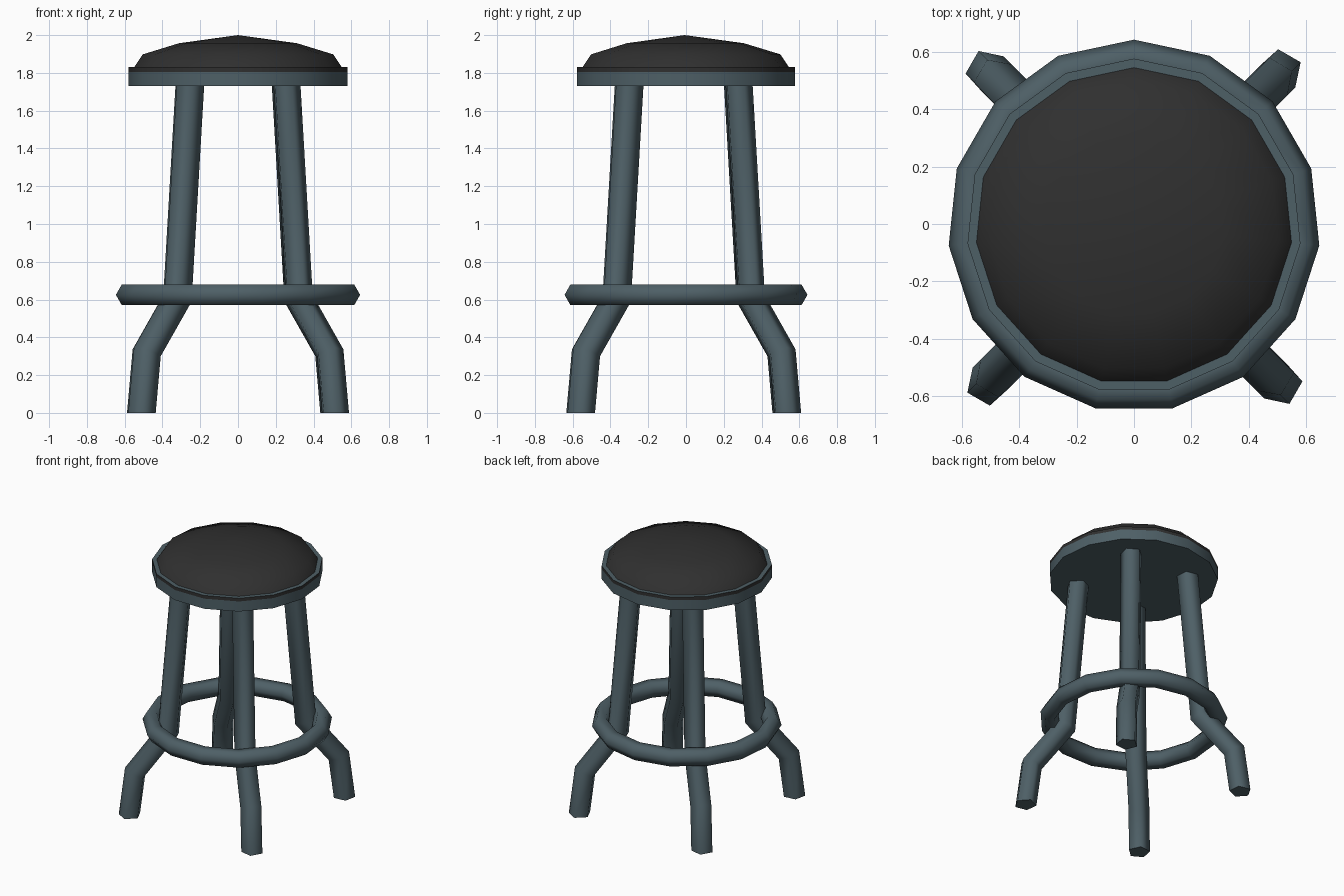
import bpy, bmesh, math
from mathutils import Vector

if "Cube" in bpy.data.objects:
    bpy.data.objects.remove(bpy.data.objects["Cube"])

OFF_Y = -0.007   # 15-sided parts are centred by their bounds
SIDES = 15


def material(name, rgb):
    m = bpy.data.materials.new(name)
    m.diffuse_color = (*rgb, 1)
    m.use_nodes = True
    m.node_tree.nodes["Principled BSDF"].inputs["Base Color"].default_value = m.diffuse_color
    return m


steel = material("blue grey steel", (0.076, 0.115, 0.133))
black = material("black vinyl", (0.029, 0.029, 0.029))


def finish(name, bm, mats, angle=75):
    bmesh.ops.recalc_face_normals(bm, faces=bm.faces)
    me = bpy.data.meshes.new(name)
    bm.to_mesh(me)
    bm.free()
    for m in mats:
        me.materials.append(m)
    ob = bpy.data.objects.new(name, me)
    bpy.context.collection.objects.link(ob)
    bpy.ops.object.select_all(action='DESELECT')
    ob.select_set(True)
    bpy.context.view_layer.objects.active = ob
    bpy.ops.object.shade_smooth_by_angle(angle=math.radians(angle))
    return ob


def bridge(bm, a, b, mat=0):
    n = len(a)
    for i in range(n):
        j = (i + 1) % n
        bm.faces.new((a[i], a[j], b[j], b[i])).material_index = mat


def ring_verts(bm, r, z):
    # one vertex of the polygon points to the back
    angs = [math.radians(90 + 360 * i / SIDES) for i in range(SIDES)]
    return [bm.verts.new((r * math.cos(a), r * math.sin(a) + OFF_Y, z)) for a in angs]


# seat pan: steel disc with a black band round its upper edge
bm = bmesh.new()
rings = [ring_verts(bm, r, z) for r, z in
         [(0.584, 1.73), (0.584, 1.806), (0.584, 1.83), (0.545, 1.83)]]
bm.faces.new(rings[0])
for k, mat in enumerate((0, 1, 0)):
    bridge(bm, rings[k], rings[k + 1], mat)
bm.faces.new(rings[3])
finish("seat_pan", bm, [steel, black])

# padded cushion: shallow dome
bm = bmesh.new()
rings = [ring_verts(bm, r, z) for r, z in
         [(0.556, 1.825), (0.507, 1.898), (0.314, 1.957)]]
bm.faces.new(rings[0])
bridge(bm, rings[0], rings[1])
bridge(bm, rings[1], rings[2])
tip = bm.verts.new((0, OFF_Y, 2.0))
for i in range(SIDES):
    bm.faces.new((rings[2][i], rings[2][(i + 1) % SIDES], tip))
finish("cushion", bm, [black])

# foot ring: six-sided tube
bm = bmesh.new()
R, T, ZC = 0.5865, 0.0635, 0.625
rings = [ring_verts(bm, R + T * math.cos(k * math.pi / 3), ZC + T * math.sin(k * math.pi / 3))
         for k in range(6)]
for k in range(6):
    bridge(bm, rings[k], rings[(k + 1) % 6])
finish("foot_ring", bm, [steel])


# legs: five-sided bent tubes, mitred at the bends
def leg(name, sx, sy, turn):
    path = [Vector((sx * x, sy * (x + 0.034) - 0.012, z)) for x, z in
            [(0.511, 0), (0.483, 0.317), (0.32, 0.605), (0.254, 1.74)]]
    dirs = [(b - a).normalized() for a, b in zip(path, path[1:])]
    up = Vector((0, 0, 1))
    planes = [up, dirs[0] + dirs[1], dirs[1] + dirs[2], up]
    along = [dirs[0], dirs[0], dirs[2], dirs[2]]
    bm = bmesh.new()
    loops = []
    for p, n, d in zip(path, planes, along):
        loop = []
        for i in range(5):
            a = math.radians(24 + 72 * i + turn)
            o = Vector((math.cos(a), math.sin(a), 0)) * 0.077
            loop.append(bm.verts.new(p + o - d * (o.dot(n) / d.dot(n))))
        loops.append(loop)
    for a, b in zip(loops, loops[1:]):
        bridge(bm, a, b)
    bm.faces.new(loops[0])
    bm.faces.new(loops[-1])
    finish(name, bm, [steel])


for name, sx, sy, turn in [("back_right_leg", 1, 1, 0), ("back_left_leg", -1, 1, 90),
                           ("front_left_leg", -1, -1, 180), ("front_right_leg", 1, -1, 270)]:
    leg(name, sx, sy, turn)
